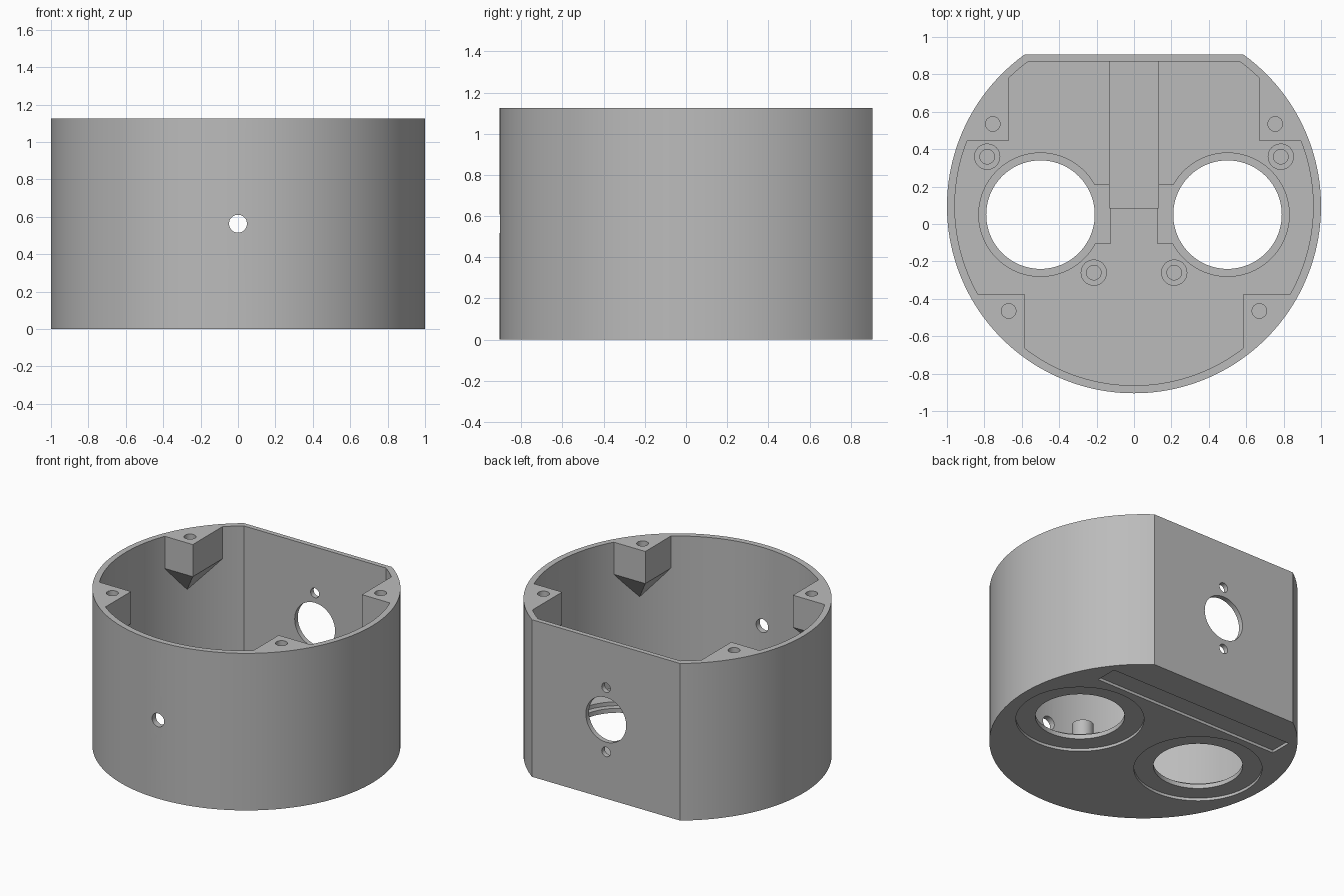
import bpy, bmesh, math
from mathutils import Matrix, Vector

if "Cube" in bpy.data.objects:
    bpy.data.objects.remove(bpy.data.objects["Cube"], do_unlink=True)

HEIGHT, FLOOR, CY = 1.125, 0.08, 0.095
R_OUT, R_IN = 1.0, 0.958

grey = bpy.data.materials.new("plain grey")
grey.use_nodes = True
grey.diffuse_color = (0.5, 0.5, 0.5, 1)
grey.node_tree.nodes["Principled BSDF"].inputs["Base Color"].default_value = (0.5, 0.5, 0.5, 1)


def make(name, bm):
    bmesh.ops.recalc_face_normals(bm, faces=bm.faces)
    mesh = bpy.data.meshes.new(name)
    bm.to_mesh(mesh)
    bm.free()
    mesh.materials.append(grey)
    obj = bpy.data.objects.new(name, mesh)
    bpy.context.collection.objects.link(obj)
    return obj


def prism(name, outline, z0, z1):
    bm = bmesh.new()
    face = bm.faces.new([bm.verts.new((x, y, z0)) for x, y in outline])
    top = bmesh.ops.extrude_face_region(bm, geom=[face])["geom"]
    bmesh.ops.translate(bm, vec=(0, 0, z1 - z0), verts=[v for v in top if isinstance(v, bmesh.types.BMVert)])
    return make(name, bm)


def box(name, x0, x1, y0, y1, z0, z1):
    return prism(name, [(x0, y0), (x1, y0), (x1, y1), (x0, y1)], z0, z1)


def cylinder(name, x, y, r, z0, z1, segs=48):
    ring = [2 * math.pi * i / segs for i in range(segs)]
    return prism(name, [(x + r * math.cos(a), y + r * math.sin(a)) for a in ring], z0, z1)


def wall_hole(y, z, r):
    """Cylinder lying along y, used to pierce the front or back wall."""
    bm = bmesh.new()
    turn = Matrix.Translation((0, y, z)) @ Matrix.Rotation(math.pi / 2, 4, 'X')
    bmesh.ops.create_cone(bm, cap_ends=True, segments=48, radius1=r, radius2=r, depth=0.3, matrix=turn)
    return make("cutter", bm)


def d_shape(r, flat, segs=144):
    """Circle with its back sliced off flat."""
    a = math.asin((flat - CY) / r)
    start, sweep = math.pi - a, math.pi + 2 * a
    return [(r * math.cos(start + sweep * i / segs), CY + r * math.sin(start + sweep * i / segs))
            for i in range(segs + 1)]


def cut(obj, cutters):
    for c in cutters:
        c.hide_render = True
        mod = obj.modifiers.new("cut", 'BOOLEAN')
        mod.operation, mod.solver, mod.object = 'DIFFERENCE', 'EXACT', c
        bpy.context.view_layer.update()
        result = bpy.data.meshes.new_from_object(obj.evaluated_get(bpy.context.evaluated_depsgraph_get()))
        obj.modifiers.clear()
        obj.data = result
        bpy.data.objects.remove(c, do_unlink=True)


def shade(obj):
    bpy.ops.object.select_all(action='DESELECT')
    obj.select_set(True)
    bpy.context.view_layer.objects.active = obj
    bpy.ops.object.shade_smooth_by_angle(angle=math.radians(30))


# Housing: D-shaped cup with a flat back
housing = prism("housing", d_shape(R_OUT, 0.905), 0, HEIGHT)
cutters = [prism("cutter", d_shape(R_IN, 0.87), FLOOR, HEIGHT + 0.1)]

# Connector opening with two screw holes in the back, small hole in the front
cutters += [wall_hole(0.9, 0.565 + dz, r) for dz, r in ((0, 0.16), (0.23, 0.034), (-0.23, 0.034))]
cutters.append(wall_hole(-0.9, 0.563, 0.048))

# Round floor openings, stepped above and below, with side channels
for s in (-1, 1):
    cutters.append(cylinder("cutter", s * 0.5, 0.05, 0.29, -0.1, 0.3, 96))
    cutters.append(cylinder("cutter", s * 0.5, 0.05, 0.416, -0.1, 0.02, 96))
    cutters.append(cylinder("cutter", s * 0.5, 0.05, 0.33, 0.052, 0.3, 96))
    x0, x1 = sorted((s * 0.125, s * 0.5))
    cutters.append(box("cutter", x0, x1, -0.105, 0.21, 0.052, 0.3))

# Central floor recess and shallow slot underneath
cutters.append(box("cutter", -0.132, 0.132, 0.085, 0.869, 0.04, 0.3))
cutters.append(box("cutter", -0.74, 0.74, 0.52, 0.68, -0.1, 0.02))
cut(housing, cutters)
shade(housing)


def corner_block(name, cx, cy, hole_x, hole_y):
    """Screw block at the rim, tapering down to a point on the wall."""
    r, s = R_IN + 0.008, math.copysign(1, cx)
    t = math.copysign(1, cy)
    a0 = math.atan2(math.sqrt(r * r - cx * cx), abs(cx))
    a1 = math.asin(abs(cy - CY) / r)
    arc = [a0 + (a1 - a0) * i / 16 for i in range(17)]
    outline = [(cx, cy)] + [(s * r * math.cos(a), CY + t * r * math.sin(a)) for a in arc]
    # tip lies diagonally outward from the inner corner
    d = 0.0
    while math.hypot(cx + s * d, cy + t * d - CY) < R_IN:
        d += 0.002
    bm = bmesh.new()
    for x, y in outline:
        for z in (HEIGHT - 0.23, HEIGHT):
            bm.verts.new((x, y, z))
    bm.verts.new((cx + s * d, cy + t * d, HEIGHT - 0.42))
    hull = bmesh.ops.convex_hull(bm, input=bm.verts)
    bmesh.ops.delete(bm, geom=[v for v in bm.verts if not v.link_faces], context='VERTS')
    bmesh.ops.dissolve_limit(bm, angle_limit=0.01, verts=bm.verts, edges=bm.edges)
    block = make(name, bm)
    cut(block, [cylinder("cutter", hole_x, hole_y, 0.039, HEIGHT - 0.25, HEIGHT + 0.1, 32)])
    shade(block)


def boss(name, x, y):
    post = cylinder(name, x, y, 0.07, FLOOR - 0.01, 0.2)
    cut(post, [cylinder("cutter", x, y, 0.039, FLOOR + 0.004, 0.4, 32)])
    shade(post)


# Rim screw blocks and floor screw bosses, mirrored left and right
for side, s in (("left", 1), ("right", -1)):
    corner_block(f"back_{side}_screw_block", s * 0.67, 0.445, s * 0.755, 0.535)
    corner_block(f"front_{side}_screw_block", s * 0.585, -0.375, s * 0.67, -0.465)
    boss(f"outer_{side}_boss", s * 0.785, 0.36)
    boss(f"inner_{side}_boss", s * 0.215, -0.26)
